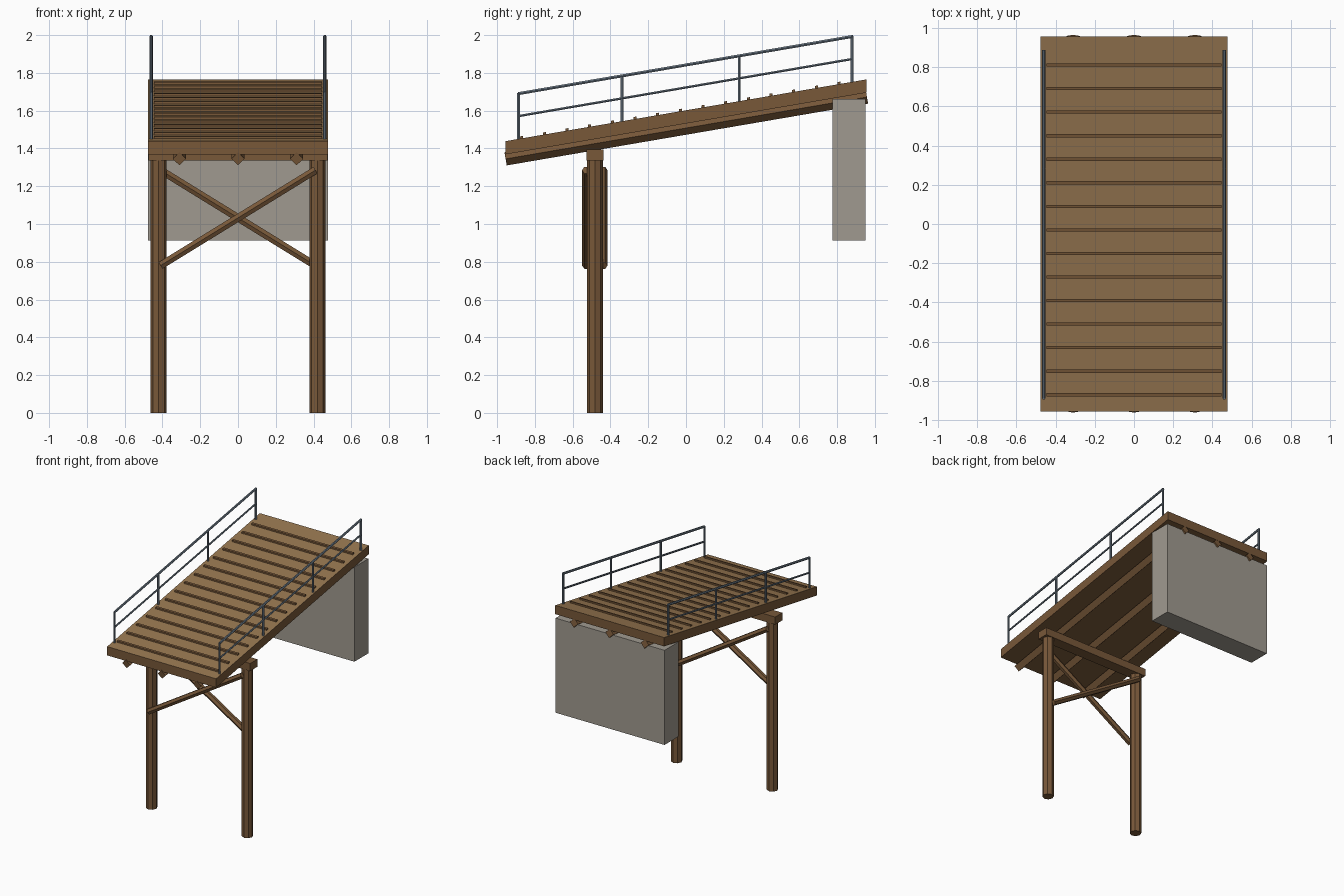
import bpy, bmesh, math
from mathutils import Vector

if "Cube" in bpy.data.objects:
    bpy.data.objects.remove(bpy.data.objects["Cube"])


def material(name, rgb):
    m = bpy.data.materials.new(name)
    lin = [(c / 255 / 12.92) if c < 10 else ((c / 255 + 0.055) / 1.055) ** 2.4 for c in rgb]
    m.diffuse_color = (*lin, 1)
    m.use_nodes = True
    m.node_tree.nodes["Principled BSDF"].inputs["Base Color"].default_value = m.diffuse_color
    return m


PLANK = material("light planks", (150, 118, 80))
WOOD = material("dark timber", (120, 88, 57))
CONCRETE = material("concrete", (160, 154, 144))
METAL = material("blue grey metal", (110, 124, 137))

SLOPE = 0.171
MID = 1.602                       # deck top height at y = 0


def top(y):
    return MID + SLOPE * y


def finish(name, bm, *mats):
    bmesh.ops.recalc_face_normals(bm, faces=bm.faces)
    me = bpy.data.meshes.new(name)
    bm.to_mesh(me)
    bm.free()
    for m in mats:
        me.materials.append(m)
    ob = bpy.data.objects.new(name, me)
    bpy.context.collection.objects.link(ob)
    return ob


def box(name, lo, hi, mat, shear=0.0):
    """Box between two corners; shear lifts z along y."""
    bm = bmesh.new()
    bmesh.ops.create_cube(bm, size=1)
    for v in bm.verts:
        v.co = Vector([lo[i] + (v.co[i] + 0.5) * (hi[i] - lo[i]) for i in range(3)])
        v.co.z += shear * v.co.y
    return finish(name, bm, mat)


def rod(name, a, b, r, mat, sides=8, turn=0.0):
    """Faceted round bar from a to b."""
    a, b = Vector(a), Vector(b)
    d = (b - a).normalized()
    u = d.cross(Vector((0, 1, 0) if abs(d.z) > 0.9 else (0, 0, 1))).normalized()
    w = d.cross(u)
    bm = bmesh.new()
    rings = []
    for p in (a, b):
        rings.append([bm.verts.new(p + r * (math.cos(t) * u + math.sin(t) * w))
                      for t in (turn + 2 * math.pi * i / sides for i in range(sides))])
    for i in range(sides):
        j = (i + 1) % sides
        bm.faces.new((rings[0][i], rings[0][j], rings[1][j], rings[1][i]))
    bm.faces.new(rings[0])
    bm.faces.new(rings[1])
    return finish(name, bm, mat)


# sloping deck with lighter walking surface
deck = box("deck", (-0.477, -0.955, MID - 0.07), (0.477, 0.955, MID), WOOD, SLOPE)
deck.data.materials.append(PLANK)
for f in deck.data.polygons:
    f.material_index = 1 if f.normal.z > 0.5 else 0

# cross cleats
for i in range(15):
    y = -0.87 + 0.12 * i
    box(f"cleat_{i + 1}", (-0.445, y - 0.008, MID - 0.005), (0.445, y + 0.008, MID + 0.012),
        WOOD, SLOPE)

# diamond-section stringers under the deck
for i, x in enumerate((-0.31, 0, 0.31)):
    rod(f"stringer_{i + 1}", (x, -0.955, top(-0.955) - 0.094), (x, 0.958, top(0.958) - 0.094),
        0.035, WOOD, 4)

# support trestle: cap beam, posts and crossed braces
box("cap_beam", (-0.475, -0.527, 1.335), (0.475, -0.437, 1.395), WOOD)
for side, s in (("left", -1), ("right", 1)):
    rod(f"{side}_post", (s * 0.42, -0.482, 0), (s * 0.42, -0.482, 1.34), 0.042, WOOD, 8)
rod("front_brace", (-0.41, -0.527, 0.78), (0.41, -0.527, 1.285), 0.023, WOOD, 6)
rod("back_brace", (-0.41, -0.439, 1.285), (0.41, -0.439, 0.78), 0.023, WOOD, 6)

# concrete abutment at the high end
box("abutment", (-0.477, 0.775, 0.913), (0.477, 0.95, 1.662), CONCRETE)

# railings on both sides
for side, s in (("left", -1), ("right", 1)):
    x = s * 0.46
    for i, y in enumerate((-0.887, -0.34, 0.282, 0.88)):
        rod(f"{side}_rail_post_{i + 1}", (x, y, top(y) - 0.01), (x, y, top(y) + 0.243),
            0.009, METAL, 6)
    for part, h, r in (("top_rail", 0.24, 0.009), ("middle_rail", 0.121, 0.007)):
        rod(f"{side}_{part}", (x, -0.888, top(-0.888) + h), (x, 0.885, top(0.885) + h),
            r, METAL, 6)
